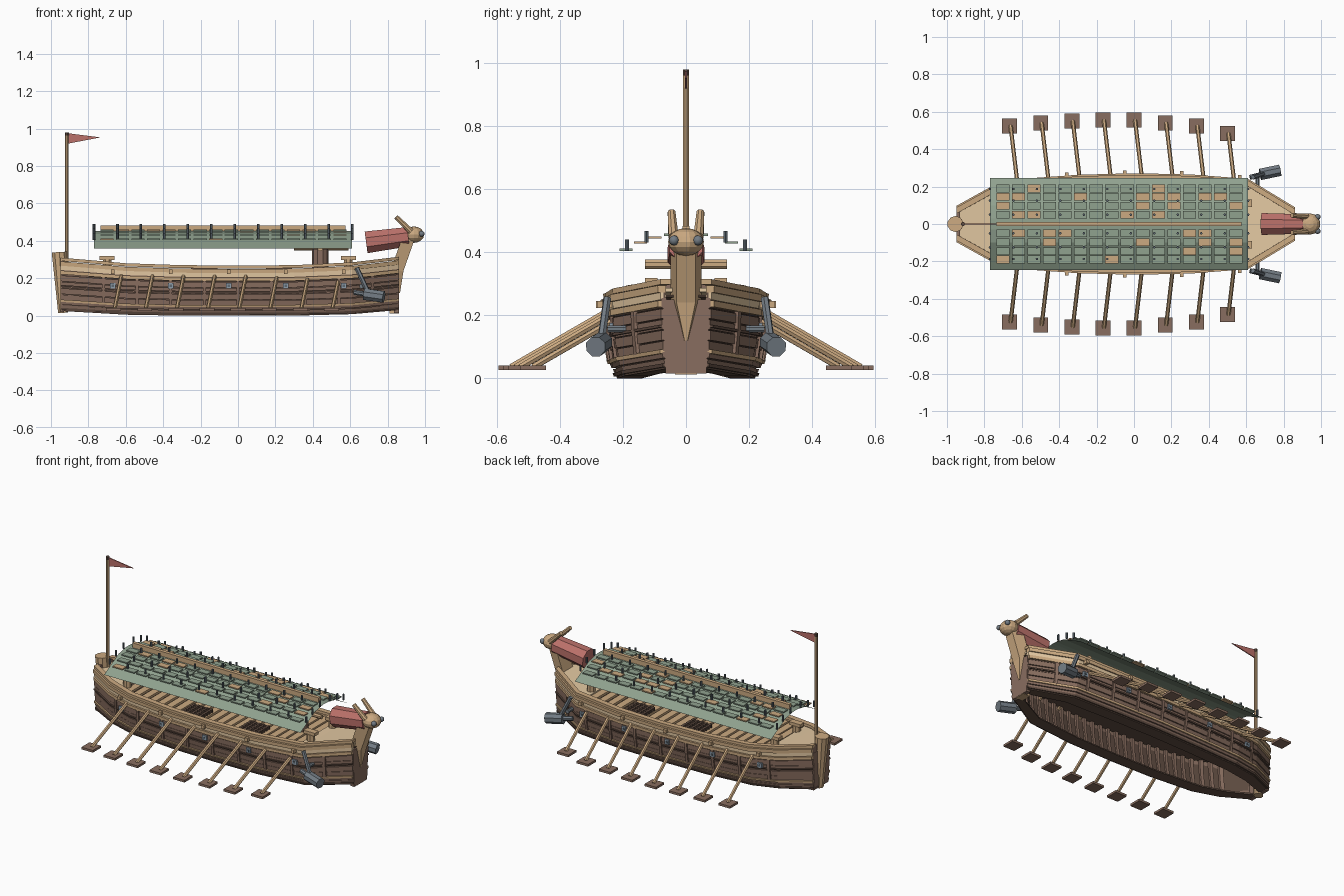
import bpy, bmesh, math, random
from mathutils import Vector, Matrix

random.seed(4)
if "Cube" in bpy.data.objects:
    bpy.data.objects.remove(bpy.data.objects["Cube"])


def material(name, r, g, b):
    m = bpy.data.materials.new(name)
    m.use_nodes = True
    m.diffuse_color = (r, g, b, 1)
    m.node_tree.nodes["Principled BSDF"].inputs["Base Color"].default_value = (r, g, b, 1)
    return m


TAN = material("tan wood", .6, .4, .22)
LIGHT = material("pale wood", .77, .58, .36)
BROWN = material("brown wood", .25, .155, .115)
DARK = material("dark wood", .12, .075, .055)
GREEN = material("roof green", .28, .36, .275)
IRON = material("grey iron", .17, .2, .23)
STEEL = material("pale steel", .27, .34, .41)
SPIKE = material("dark iron", .11, .14, .165)
RED = material("faded red", .5, .165, .145)


def finish(bm, name, mat, smooth=False):
    bmesh.ops.recalc_face_normals(bm, faces=bm.faces)
    me = bpy.data.meshes.new(name)
    bm.to_mesh(me)
    bm.free()
    ob = bpy.data.objects.new(name, me)
    bpy.context.collection.objects.link(ob)
    me.materials.append(mat)
    if smooth:
        for p in me.polygons:
            p.use_smooth = True
    return ob


def box(bm, c, size):
    m = Matrix.Translation(c) @ Matrix.Diagonal((*size, 1))
    bmesh.ops.create_cube(bm, size=1, matrix=m)


def rod(bm, a, b, r1, r2=None, n=8):
    a, b = Vector(a), Vector(b)
    d = b - a
    m = Matrix.Translation((a + b) / 2) @ d.to_track_quat('Z', 'Y').to_matrix().to_4x4()
    m = m @ Matrix.Rotation(math.pi / n, 4, 'Z')
    bmesh.ops.create_cone(bm, cap_ends=True, segments=n, radius1=r1,
                          radius2=r1 if r2 is None else r2, depth=d.length, matrix=m)


def loft(bm, rings):
    loops = [[bm.verts.new(p) for p in ring] for ring in rings]
    n = len(loops[0])
    for p, q in zip(loops, loops[1:]):
        for i in range(n):
            bm.faces.new((p[i], p[(i + 1) % n], q[(i + 1) % n], q[i]))
    bm.faces.new(loops[0])
    bm.faces.new(loops[-1])


# Hull stations: x, half width, bottom height, top height
STATIONS = [(-.95, .085, .025, .31), (-.77, .185, .015, .295), (-.6, .23, .005, .28),
            (-.3, .252, 0, .27), (0, .26, 0, .268), (.3, .254, 0, .27),
            (.61, .23, .008, .285), (.86, .078, .03, .315)]
FLARE = [(0, .85), (.2, .93), (.5, .98), (1, 1)]


def interp(table, x, k):
    for p, q in zip(table, table[1:]):
        if x <= q[0]:
            f = max(0, (x - p[0]) / (q[0] - p[0]))
            return p[k] + f * (q[k] - p[k])
    return table[-1][k]


def hull_point(st, side, t, out=0):
    x, w, lo, hi = st
    return (x, side * max(.008, w * interp(FLARE, t, 1) + out), lo + t * (hi - lo))


def station(x):
    return (x,) + tuple(interp(STATIONS, x, k) for k in (1, 2, 3))


def strake(name, mat, t0, t1, outer, inner):
    bm = bmesh.new()
    sec = [(t0, outer), (t1, outer), (t1, inner), (t0, inner)]
    for side in (-1, 1):
        loft(bm, [[hull_point(st, side, t, o) for t, o in sec] for st in STATIONS])
    finish(bm, name, mat)


# Side planking
edges = [.04, .12, .2, .32, .44, .56, .68, .8]
for i, (a, b) in enumerate(zip(edges, edges[1:])):
    strake(f"side_plank_{i}", BROWN, a, b - .012, .003 * (i % 2), -.016)
strake("inner_lining", DARK, .05, .85, -.006, -.012)
strake("bilge_plank", DARK, 0, .04, -.002, -.075)
strake("bilge_wale", DARK, .02, .06, .006, -.01)
strake("lower_wale", TAN, .17, .215, .01, -.01)
strake("middle_wale", DARK, .46, .49, .009, -.01)
strake("upper_wale", TAN, .69, .76, .012, -.01)
strake("bulwark", LIGHT, .77, .85, .004, -.014)
strake("bulwark_rail", TAN, .85, .93, .012, -.014)
strake("gunwale", TAN, .94, 1, .003, -.03)

# Frames inside the hull and short battens outside
frames, battens = bmesh.new(), bmesh.new()
for i in range(27):
    x = -.78 + i * .06
    for side in (-1, 1):
        rings = [[hull_point(station(x + dx), side, t, o) for dx, o in
                  ((-.01, -.014), (.01, -.014), (.01, -.032), (-.01, -.032))] for t in (.03, .2, .5, .85)]
        loft(frames, rings)
        if i % 3 == 1:
            loft(battens, [[hull_point(station(x + dx), side, t, o) for dx, o in
                            ((-.008, .01), (.008, .01), (.008, -.004), (-.008, -.004))] for t in (.2, .5, .72)])
finish(frames, "hull_frames", BROWN)
finish(battens, "hull_battens", BROWN)

# Deck: base sheet, cross planks, solid end decks
def deck_slab(name, mat, xs, t, thick):
    bm = bmesh.new()
    rings = []
    for x in xs:
        a, b = hull_point(station(x), -1, t, -.012), hull_point(station(x), 1, t, -.012)
        up = Vector((0, 0, thick))
        rings.append([a, b, Vector(b) + up, Vector(a) + up])
    loft(bm, rings)
    finish(bm, name, mat)


deck_slab("deck_base", DARK, [s[0] for s in STATIONS], .8, .006)
deck_slab("stern_deck", LIGHT, [-.94, -.77, -.7], .86, .012)
deck_slab("bow_deck", LIGHT, [.56, .61, .855], .86, .012)
bm = bmesh.new()
for i in range(21):
    x = -.665 + i * .06
    s = station(x)
    box(bm, (x, 0, s[2] + .86 * (s[3] - s[2])), (.044, 2 * s[1] - .03, .014))
finish(bm, "deck_planks", TAN)
bm = bmesh.new()
for x in (-.18, .22):
    for side in (-1, 1):
        for k in range(5):
            box(bm, (x - .06 + k * .03, side * .15, .25), (.012, .12, .02))
            box(bm, (x, side * .15 - .05 + k * .025, .25), (.14, .01, .02))
finish(bm, "deck_hatch_grates", DARK)

# Bow and stern ends
bm = bmesh.new()
loft(bm, [[(x, y, z) for y, z in ((-.065, .015), (.065, .015), (.075, .25), (-.075, .25))] for x in (.835, .862)])
loft(bm, [[(x, y, z) for y, z in ((-.075, .02), (.075, .02), (.085, .3), (-.085, .3))] for x in (-.95, -.93)])
finish(bm, "end_panels", BROWN)
bm = bmesh.new()
loft(bm, [[(x - d, -w, z), (x, -w * .6, z), (x, w * .6, z), (x - d, w, z)]
          for x, z, w, d in ((.866, .12, .008, .02), (.885, .24, .05, .07), (.945, .41, .05, .07))])
box(bm, (.835, 0, .022), (.05, .07, .02))
finish(bm, "bow_stem", TAN)
bm = bmesh.new()
rod(bm, (-.935, 0, .015), (-.955, 0, .34), .028, .043, 10)
finish(bm, "stern_post", TAN)

# Flag
bm = bmesh.new()
rod(bm, (-.915, 0, .28), (-.915, 0, .965), .01)
finish(bm, "flagpole", TAN)
bm = bmesh.new()
rod(bm, (-.915, 0, .962), (-.915, 0, .98), .011)
finish(bm, "flagpole_cap", DARK)
bm = bmesh.new()
loft(bm, [[(-.908, y, .975), (-.735, y, .953), (-.908, y, .92)] for y in (-.003, .003)])
finish(bm, "pennant", RED)

# Figurehead
bm = bmesh.new()
rod(bm, (.685, 0, .392), (.91, 0, .422), .063, .056)
finish(bm, "figurehead_neck", RED)
bm = bmesh.new()
m = Matrix.Translation((.94, 0, .433)) @ Matrix.Diagonal((.056, .057, .044, 1))
bmesh.ops.create_uvsphere(bm, u_segments=14, v_segments=8, radius=1, matrix=m)
for s in (-1, 1):
    rod(bm, (.925, s * .04, .45), (.845, s * .046, .528), .017, .013)
finish(bm, "figurehead_head", TAN)
bm = bmesh.new()
for s in (-1, 1):
    m = Matrix.Translation((.982, s * .038, .438))
    bmesh.ops.create_uvsphere(bm, u_segments=10, v_segments=6, radius=.016, matrix=m)
finish(bm, "figurehead_eyes", IRON, True)

# Roof sheet
ROOF = [(0, .453), (.03, .451), (.1, .437), (.17, .4), (.245, .36)]
bm = bmesh.new()
line = [(-y, z) for y, z in ROOF[:0:-1]] + ROOF
rows = [[bm.verts.new((x, y, z)) for y, z in line] for x in (-.77, .61)]
for i in range(len(line) - 1):
    bm.faces.new((rows[0][i], rows[1][i], rows[1][i + 1], rows[0][i + 1]))
finish(bm, "roof_sheet", GREEN)

# Roof plates, a few of them bare wood, and iron spikes
plates, bare = bmesh.new(), bmesh.new()
for s in (-1, 1):
    for y, z in ((.05, .456), (.098, .447), (.145, .431), (.19, .408)):
        for i in range(16):
            target = bare if random.random() < .2 else plates
            box(target, (-.7 + i * .083, s * y, z), (.07, .041, .007))
finish(plates, "roof_plates", GREEN)
finish(bare, "bare_roof_plates", TAN)
bm = bmesh.new()
for i in range(12):
    for y, z in ((.05, .453), (.125, .432), (.187, .405)):
        for s in (-1, 1):
            rod(bm, (-.77 + i * .1255, s * y, z), (-.77 + i * .1255, s * y, z + .036), .007, n=6)
finish(bm, "roof_spikes", SPIKE)
bm = bmesh.new()
box(bm, (-.08, 0, .468), (1.31, .022, .03))
finish(bm, "roof_ridge", TAN)

# Oars
shafts, blades = bmesh.new(), bmesh.new()
for i, y in enumerate((.525, .54, .55, .555, .555, .54, .525, .485)):
    x = -.665 + i * .1664
    for s in (-1, 1):
        rod(shafts, (x + .005, s * y, .036), (x + .042, s * (y - .31), .215), .011, n=6)
        box(blades, (x, s * y, .033), (.08, .08, .014))
finish(shafts, "oar_shafts", TAN)
finish(blades, "oar_blades", BROWN)

# Gun ports, rail brackets, bollards
ports, muzzles, brackets, bollards = bmesh.new(), bmesh.new(), bmesh.new(), bmesh.new()
for x in (-.67, -.36, -.05, .255, .565):
    for s in (-1, 1):
        y = abs(hull_point(station(x), s, .58)[1])
        box(ports, (x, s * y, .16), (.03, .026, .03))
        box(muzzles, (x, s * (y + .012), .16), (.012, .008, .012))
        box(brackets, (x, s * (y + .017), .235), (.02, .03, .022))
for x in (-.7, .59):
    for s in (-1, 1):
        rod(bollards, (x, s * .11, .25), (x, s * .11, .3), .025)
        box(bollards, (x, s * .11, .308), (.08, .04, .02))
finish(ports, "gun_ports", STEEL)
finish(muzzles, "gun_muzzles", SPIKE)
finish(brackets, "rail_brackets", TAN)
finish(bollards, "bollards", TAN)

# Capstan
bm = bmesh.new()
rod(bm, (.44, 0, .24), (.44, 0, .355), .045, n=10)
finish(bm, "capstan_drum", BROWN)
bm = bmesh.new()
rod(bm, (.44, -.13, .362), (.44, .13, .362), .017)
rod(bm, (.3, 0, .362), (.59, 0, .362), .014)
finish(bm, "capstan_bars", TAN)

# Anchors hung at the bow
bm = bmesh.new()
for s in (-1, 1):
    rod(bm, (.635, s * .25, .255), (.70, s * .27, .115), .013, n=6)
    rod(bm, (.62, s * .25, .125), (.68, s * .265, .115), .014)
    rod(bm, (.675, s * .265, .115), (.78, s * .287, .1), .033)
    rod(bm, (.66, s * .19, .157), (.66, s * .25, .157), .012)
finish(bm, "anchors", IRON)
